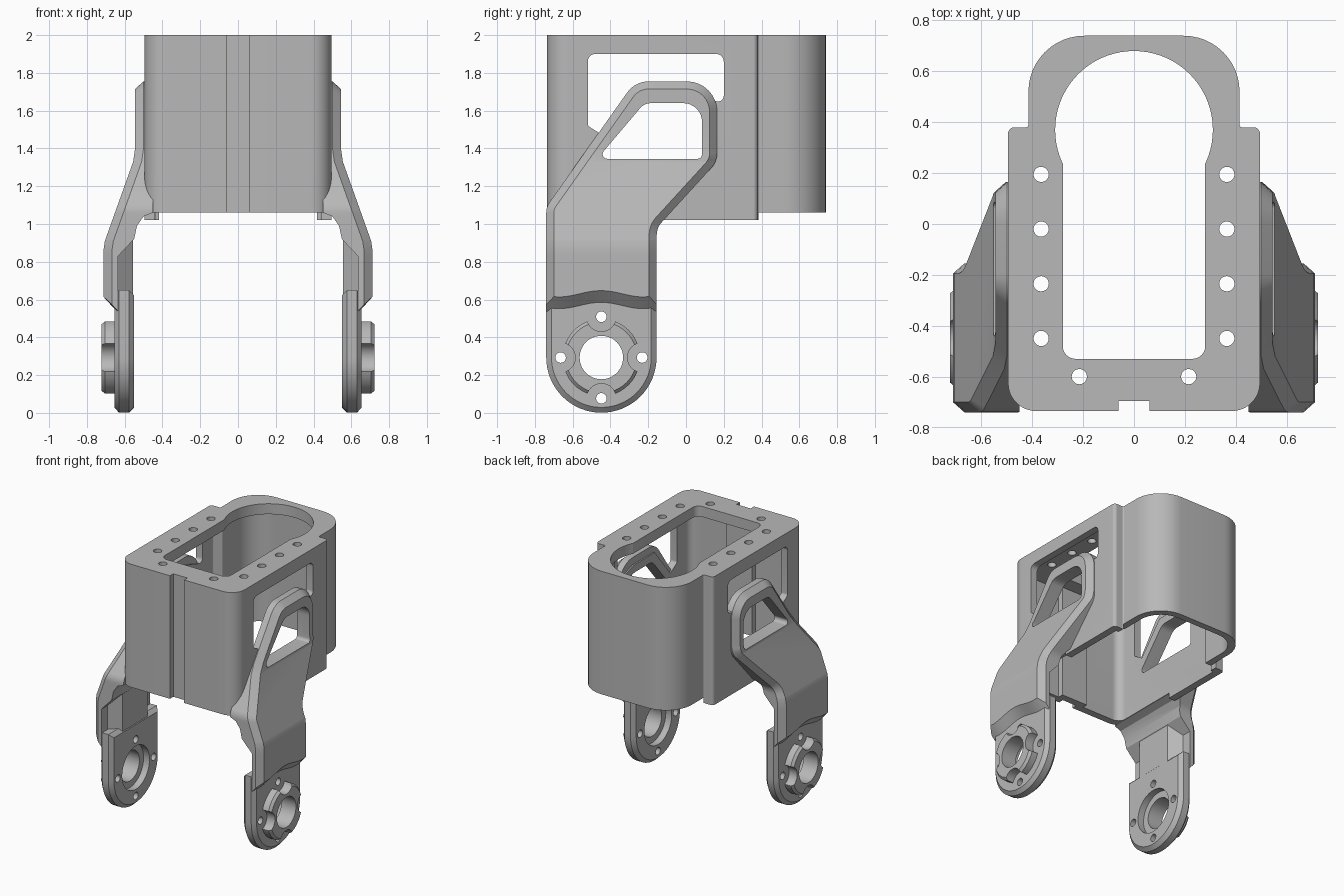
import bpy, bmesh, math
from mathutils import Vector

if "Cube" in bpy.data.objects:
    bpy.data.objects.remove(bpy.data.objects["Cube"])

grey = bpy.data.materials.new("plain_grey")
grey.use_nodes = True
grey.diffuse_color = (0.48, 0.48, 0.48, 1)
grey.node_tree.nodes["Principled BSDF"].inputs["Base Color"].default_value = (0.48, 0.48, 0.48, 1)


# ---------- 2D outline helpers ----------
def rounded(corners, steps=8):
    """Polygon from (a, b, radius) corners with filleted corners."""
    out = []
    for i, (a, b, r) in enumerate(corners):
        p = Vector((a, b))
        if r == 0:
            out.append(p)
            continue
        u = (Vector(corners[i - 1][:2]) - p).normalized()
        v = (Vector(corners[(i + 1) % len(corners)][:2]) - p).normalized()
        half = u.angle(v) / 2
        centre = p + (u + v).normalized() * (r / math.sin(half))
        start = p + u * (r / math.tan(half)) - centre
        end = p + v * (r / math.tan(half)) - centre
        a0 = math.atan2(start.y, start.x)
        turn = math.atan2(start.x * end.y - start.y * end.x, start.dot(end))
        for k in range(steps + 1):
            ang = a0 + turn * k / steps
            out.append(centre + Vector((math.cos(ang), math.sin(ang))) * r)
    return out


def inset(poly, d):
    """Move every side of the polygon inwards by d."""
    n = len(poly)
    area = sum(poly[i - 1].x * poly[i].y - poly[i].x * poly[i - 1].y for i in range(n))
    s = 1 if area > 0 else -1
    out = []
    for i, p in enumerate(poly):
        e1 = (p - poly[i - 1]).normalized()
        e2 = (poly[(i + 1) % n] - p).normalized()
        n1, n2 = Vector((-e1.y, e1.x)) * s, Vector((-e2.y, e2.x)) * s
        out.append(p + (n1 + n2) * (d / max(0.3, 1 + n1.dot(n2))))
    return out


def circle(a, b, r, n=48):
    return [Vector((a + r * math.cos(k * math.tau / n), b + r * math.sin(k * math.tau / n)))
            for k in range(n)]


def rect(a0, a1, b0, b1, r=0):
    return rounded([(a0, b0, r), (a1, b0, r), (a1, b1, r), (a0, b1, r)])


def symmetric(half):
    return rounded(half + [(-a, b, r) for a, b, r in reversed(half)], 12)


def interp(table, z):
    """Piecewise linear lookup in a list of falling (z, x) pairs."""
    if z >= table[0][0]:
        return table[0][1]
    for (z1, x1), (z0, x0) in zip(table, table[1:]):
        if z >= z0:
            return x0 + (x1 - x0) * (z - z0) / (z1 - z0)
    return table[-1][1]


# ---------- solid helpers ----------
def loft(name, axis, rings):
    """Solid through (height, outline) rings along the x or z axis."""
    bm = bmesh.new()
    loops = []
    for h, poly in rings:
        loops.append([bm.verts.new((h, p.x, p.y) if axis == "x" else (p.x, p.y, h)) for p in poly])
    n = len(loops[0])
    for lo, hi in zip(loops, loops[1:]):
        for i in range(n):
            bm.faces.new((lo[i - 1], lo[i], hi[i], hi[i - 1]))
    bm.faces.new(loops[0])
    bm.faces.new(loops[-1])
    bmesh.ops.recalc_face_normals(bm, faces=bm.faces)
    mesh = bpy.data.meshes.new(name)
    bm.to_mesh(mesh)
    bm.free()
    mesh.materials.append(grey)
    obj = bpy.data.objects.new(name, mesh)
    bpy.context.collection.objects.link(obj)
    return obj


def bake(obj):
    """Apply all modifiers."""
    graph = bpy.context.evaluated_depsgraph_get()
    mesh = bpy.data.meshes.new_from_object(obj.evaluated_get(graph))
    obj.modifiers.clear()
    obj.data = mesh


def cut(obj, axis, low, high, *outlines):
    """Subtract a straight prism for each outline."""
    for poly in outlines:
        cut_with(obj, loft("cutter", axis, [(low, poly), (high, poly)]))


def cut_with(obj, cutter):
    cutter.hide_render = True
    mod = obj.modifiers.new("cut", "BOOLEAN")
    mod.operation, mod.solver, mod.object = "DIFFERENCE", "EXACT", cutter
    bake(obj)
    bpy.data.objects.remove(cutter)


# ---------- housing: hollow shell with a flange on top ----------
outer = symmetric([(0.06, -0.695, 0), (0.06, -0.735, 0), (0.495, -0.735, 0.11),
                   (0.495, 0.38, 0.025), (0.415, 0.38, 0.01), (0.415, 0.74, 0.22)])
cavity = symmetric([(0.11, -0.64, 0), (0.11, -0.68, 0), (0.44, -0.68, 0.06),
                    (0.44, 0.33, 0.01), (0.365, 0.33, 0.01), (0.365, 0.69, 0.18)])
housing = loft("housing", "z", [(1.02, outer), (2.0, outer)])
cut(housing, "z", 0.9, 1.92, cavity)
# bottom edge sits higher except under the side pads
cut(housing, "z", 0.9, 1.06, rect(-0.417, 0.417, -0.9, 0.9), rect(-0.9, 0.9, -0.9, -0.15))
# keyhole opening and bolt holes in the flange
cut(housing, "z", 1.8, 2.1, rect(-0.28, 0.28, -0.53, 0.32, 0.05), circle(0, 0.37, 0.31, 72))
bolts = [(0.365, y) for y in (0.195, -0.02, -0.235, -0.45)] + [(0.215, -0.6)]
for x, y in bolts:
    cut(housing, "z", 1.8, 2.1, circle(x, y, 0.03, 20), circle(-x, y, 0.03, 20))
# side windows, and the gap inside the arm loops
window = rounded([(-0.52, 1.9, 0.04), (0.2, 1.9, 0.04), (0.2, 1.64, 0.03), (0.12, 1.66, 0),
                  (0, 1.7, 0), (-0.25, 1.7, 0), (-0.44, 1.47, 0), (-0.52, 1.52, 0.02)])
loop_gap = rounded([(-0.47, 1.345, 0.025), (0.085, 1.345, 0.025), (0.085, 1.64, 0.1),
                    (-0.22, 1.64, 0.08)])
cut(housing, "x", -0.9, 0.9, window, loop_gap)

# ---------- arm: side outline bent along a front profile ----------
outline = rounded([(-0.74, 0.5, 0), (-0.155, 0.5, 0), (-0.155, 0.98, 0.1), (0.165, 1.33, 0.12),
                   (0.165, 1.755, 0.16), (-0.27, 1.755, 0.14), (-0.74, 1.09, 0.1)])
outer_x = [(1.4, 0.545), (1.33, 0.555), (0.91, 0.705), (0.86, 0.712), (0.5, 0.712)]
inner_x = [(1.06, 0.45), (1.04, 0.50), (0.99, 0.535), (0.92, 0.55), (0.83, 0.635), (0.5, 0.635)]
arm = loft("side_arm", "x", [(0, outline), (1, outline), (2, inset(outline, 0.04))])
bm = bmesh.new()
bm.from_mesh(arm.data)
for z, _ in outer_x[:-1] + inner_x[:-1]:
    bmesh.ops.bisect_plane(bm, geom=bm.verts[:] + bm.edges[:] + bm.faces[:], dist=1e-5,
                           plane_co=(0, 0, z), plane_no=(0, 0, 1))
for v in bm.verts:
    t, top, low = v.co.x, interp(outer_x, v.co.z), interp(inner_x, v.co.z)
    shoulder = top - 0.045
    v.co.x = low + (shoulder - low) * t if t <= 1 else shoulder + 0.045 * (t - 1)
bm.to_mesh(arm.data)
bm.free()
cut(arm, "x", 0.3, 0.9, loop_gap)


# wavy bevelled lower edge of the arm
def wave(shift):
    pts = [Vector((-0.9, 0.3)), Vector((0.0, 0.3))]
    for k in range(33):
        u = 1 - k / 16
        z = 0.625 + 0.02 * math.cos(u * math.pi * 1.9) + 0.025 * u * u
        pts.append(Vector((-0.45 + 0.45 * u, z + shift)))
    return pts


cut_with(arm, loft("cutter", "x", [(0.6, wave(-0.12)), (0.76, wave(0.055))]))

# ---------- hub: plate, boss and inner rib ----------
HY, HZ = -0.448, 0.293
side = [Vector((HY + 0.292 * math.cos(a), HZ + 0.292 * math.sin(a)))
        for a in (math.pi + math.pi * k / 32 for k in range(33))]
plate_outline = side + [Vector((HY + 0.292, 0.65)), Vector((HY - 0.292, 0.65))]
small = inset(plate_outline, 0.028)
plate = loft("hub_plate", "x", [(0.55, small), (0.578, plate_outline),
                                (0.63, plate_outline), (0.655, small)])
boss = loft("hub_boss", "x", [(0.64, circle(HY, HZ, 0.205)), (0.705, circle(HY, HZ, 0.205)),
                              (0.723, circle(HY, HZ, 0.188))])
rib = loft("inner_rib", "x", [(0.555, rect(-0.6, -0.3, 0.57, 0.92)),
                              (0.645, rect(-0.68, -0.22, 0.57, 0.92))])
for k in range(4):
    a = k * math.pi / 2
    y, z = HY + 0.216 * math.cos(a), HZ + 0.216 * math.sin(a)
    cut(plate, "x", 0.4, 0.8, circle(y, z, 0.028, 20))
    cut(boss, "x", 0.6, 0.8, circle(y, z, 0.078, 32))
for part in (plate, boss):
    cut(part, "x", 0.4, 0.9, circle(HY, HZ, 0.115))
cut(plate, "x", 0.4, 0.6, circle(HY, HZ, 0.165))

# ---------- mirror the arm parts and shade ----------
for part in (arm, plate, boss, rib):
    mod = part.modifiers.new("mirror", "MIRROR")
    mod.use_mirror_merge = False
    bake(part)
for part in (housing, arm, plate, boss, rib):
    bpy.ops.object.select_all(action="DESELECT")
    part.select_set(True)
    bpy.context.view_layer.objects.active = part
    bpy.ops.object.shade_smooth_by_angle(angle=math.radians(28))
